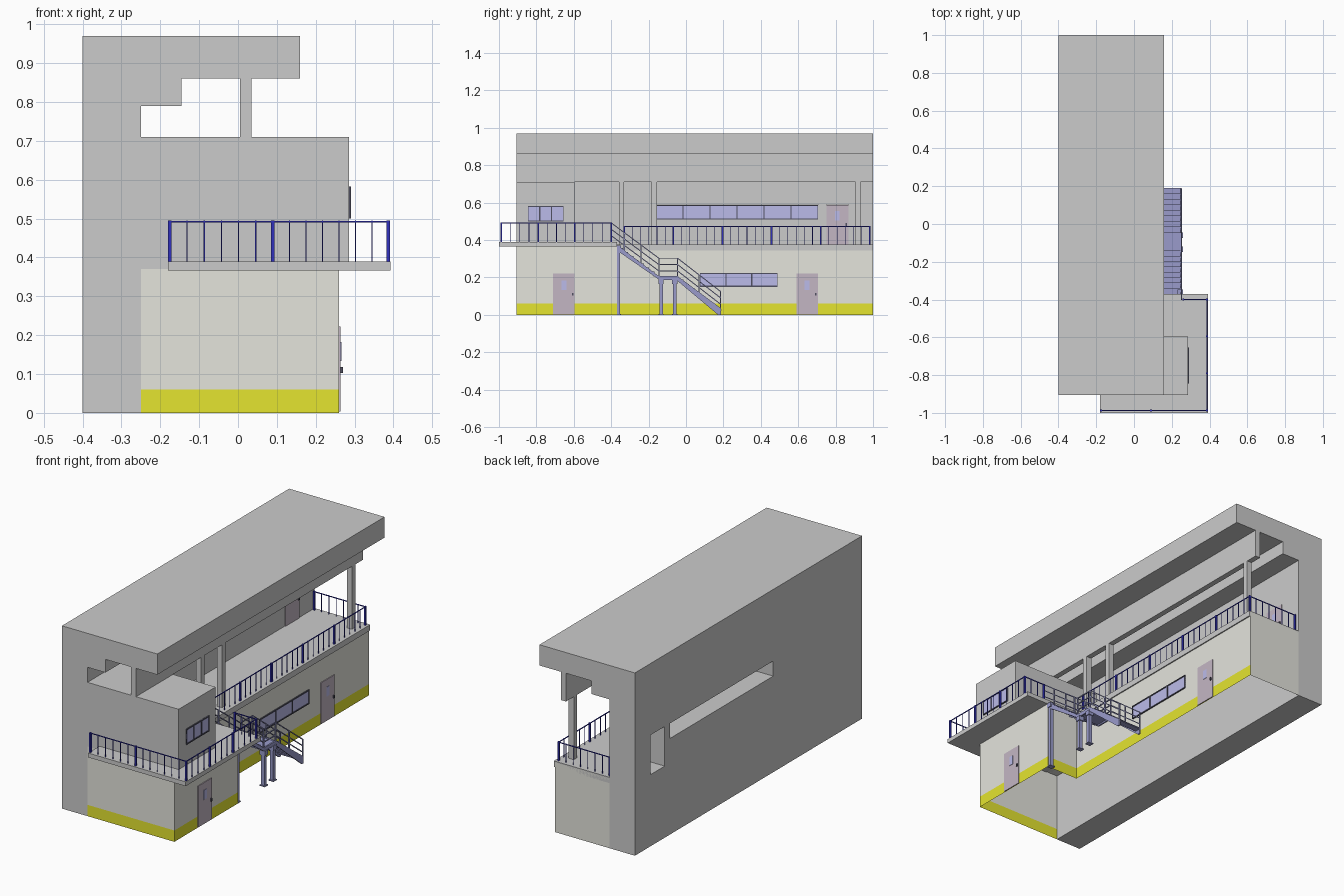
import bpy, bmesh
from mathutils import Vector, Matrix

if "Cube" in bpy.data.objects:
    bpy.data.objects.remove(bpy.data.objects["Cube"])


def material(name, r, g, b):
    m = bpy.data.materials.new(name)
    m.diffuse_color = (r, g, b, 1)
    m.use_nodes = True
    m.node_tree.nodes["Principled BSDF"].inputs["Base Color"].default_value = m.diffuse_color
    return m


YELLOW = material("yellow_band", 0.78, 0.78, 0.03)
GLASS = material("glass_blue", 0.5, 0.5, 0.82)
FRAME = material("dark_frame", 0.08, 0.08, 0.12)
DOOR = material("door_mauve", 0.55, 0.47, 0.55)
RAIL = material("rail_blue", 0.03, 0.03, 0.5)
STEEL = material("stair_steel", 0.32, 0.33, 0.6)


def finish(name, bm, *mats):
    bmesh.ops.recalc_face_normals(bm, faces=bm.faces)
    me = bpy.data.meshes.new(name)
    bm.to_mesh(me)
    bm.free()
    for m in mats:
        if m:
            me.materials.append(m)
    ob = bpy.data.objects.new(name, me)
    bpy.context.scene.collection.objects.link(ob)
    return ob


def boxes(name, items, mat=None):
    """One object from boxes given as (x0, x1, y0, y1, z0, z1)."""
    bm = bmesh.new()
    for x0, x1, y0, y1, z0, z1 in items:
        mat4 = Matrix.Translation(((x0 + x1) / 2, (y0 + y1) / 2, (z0 + z1) / 2)) \
            @ Matrix.Diagonal((x1 - x0, y1 - y0, z1 - z0, 1))
        bmesh.ops.create_cube(bm, size=1, matrix=mat4)
    return finish(name, bm, mat)


def bars(name, items, mat):
    """One object from square bars given as (start, end, width)."""
    bm = bmesh.new()
    for p, q, w in items:
        p, q = Vector(p), Vector(q)
        d = q - p
        mat4 = Matrix.Translation((p + q) / 2) @ d.to_track_quat('Z', 'Y').to_matrix().to_4x4() \
            @ Matrix.Diagonal((w, w, d.length, 1))
        bmesh.ops.create_cube(bm, size=1, matrix=mat4)
    return finish(name, bm, mat)


def extrude(name, points, offset, mat=None):
    bm = bmesh.new()
    f = bm.faces.new([bm.verts.new(p) for p in points])
    r = bmesh.ops.extrude_face_region(bm, geom=[f], use_keep_orig=True)
    bmesh.ops.translate(bm, vec=offset, verts=[v for v in r["geom"] if isinstance(v, bmesh.types.BMVert)])
    return finish(name, bm, mat)


# Rear wall, roof and roof beam as one extruded section
section = [(-.4, 0), (-.25, 0), (-.25, .79), (-.145, .79), (-.145, .86), (.005, .86),
           (.005, .71), (.035, .71), (.035, .86), (.16, .86), (.16, .97), (-.4, .97)]
shell = extrude("wall_and_roof", [(x, -.905, z) for x, z in section], (0, 1.905, 0))

# Openings through the rear wall
cutter = boxes("opening_cutter", [(-.5, -.2, -.16, .705, .51, .59), (-.5, -.2, .75, .87, .38, .59)])
cutter.hide_render = True
mod = shell.modifiers.new("openings", 'BOOLEAN')
mod.object = cutter
mod.operation = 'DIFFERENCE'
mod.solver = 'EXACT'
bpy.context.view_layer.objects.active = shell
bpy.ops.object.modifier_apply(modifier=mod.name)
bpy.data.objects.remove(cutter)

# Lower storey: walls along the plan, open underneath, yellow band at the base
plan = [(-.25, -.905), (.26, -.905), (.26, -.37), (.07, -.37), (.07, 1), (-.25, 1)]
bm = bmesh.new()
rings = [[bm.verts.new((x, y, z)) for x, y in plan] for z in (0, .06, .37)]
for lo in range(2):
    for i in range(5):
        f = bm.faces.new((rings[lo][i], rings[lo][i + 1], rings[lo + 1][i + 1], rings[lo + 1][i]))
        f.material_index = 1 if lo == 0 and i < 4 else 0
bm.faces.new(rings[2])
concrete = material("concrete", .78, .78, .72)
finish("lower_storey", bm, concrete, YELLOW)

# Upper room, front platform, gallery floor, columns
boxes("upper_room", [(-.25, .285, -.905, -.595, .37, .71)])
boxes("front_platform", [(-.18, .393, -1, -.37, .367, .39)])
boxes("gallery_floor", [(-.25, .076, -.37, 1, .345, .376)])
boxes("columns", [(.005, .035, y - .014, y + .014, .37, .712) for y in (-.345, -.17, .92)])


# Windows facing +x: dark frame with panes
def window(name, x, y0, y1, z0, z1, n):
    t = .006
    step = (y1 - y0) / n
    ys = [y0 + i * step for i in range(n + 1)]
    fr = [(x - .003, x + .006, y0, y1, z, z + t) for z in (z0, z1 - t)]
    fr += [(x - .003, x + .006, max(y0, y - t / 2), min(y1, y + t / 2), z0, z1) for y in ys]
    boxes(name + "_frame", fr, FRAME)
    boxes(name + "_panes", [(x - .002, x + .003, y0, y1, z0, z1)], GLASS)


window("room_window", .285, -.845, -.655, .5, .582, 3)
window("gallery_window", -.25, -.16, .705, .51, .588, 6)
window("lower_window", .07, .075, .49, .15, .225, 3)


# Doors facing +x: leaf, small pane and handle
def door(name, x, y0, y1, z0, z1):
    c = (y0 + y1) / 2
    boxes(name + "_leaf", [(x - .003, x + .004, y0, y1, z0, z1)], DOOR)
    boxes(name + "_pane", [(x, x + .006, c - .013, c + .013, z0 + .13, z0 + .18)], GLASS)
    boxes(name + "_handle", [(x, x + .01, y1 - .014, y1 - .006, z0 + .1, z0 + .115)], FRAME)


door("front_door", .26, -.71, -.595, .003, .222)
door("rear_door", .07, .59, .705, .003, .222)
door("gallery_door", -.25, .75, .868, .376, .588)


# Railings: thick posts at the nodes, thin balusters between, top rail
def railing(name, nodes, z, h):
    items = []
    for a in nodes:
        items.append(((*a, z), (*a, z + h), .009))
    for a, b in zip(nodes, nodes[1:]):
        a2, b2 = Vector(a), Vector(b)
        n = max(2, round((b2 - a2).length / .045))
        for i in range(1, n):
            p = a2.lerp(b2, i / n)
            items.append(((*p, z), (*p, z + h), .003))
        items.append(((*a, z + h - .003), (*b, z + h - .003), .004))
    bars(name, items, RAIL)


railing("platform_railing", [(-.175, -.987), (.09, -.987), (.387, -.987), (.387, -.79),
                             (.387, -.595), (.387, -.4), (.26, -.4)], .39, .105)
railing("gallery_railing", [(.06, -.33 + i * .2625) for i in range(6)] + [(-.24, .9825)], .376, .1)

# Stair stringers, treads and landing
side = [(-.37, .375), (-.145, .207), (-.045, .207), (.187, .035), (.187, 0),
        (.172, 0), (-.052, .187), (-.142, .187), (-.37, .345)]
X0, X1 = .113, .255
for name, x in (("inner_stringer", X0), ("outer_stringer", X1 - .008)):
    extrude(name, [(x, y, z) for y, z in side], (.008, 0, 0), STEEL)
treads = [(X0, X1, -.145, -.045, .195, .203)]
for ya, za, yb, zb in ((-.37, .37, -.145, .203), (-.045, .203, .187, .02)):
    for i in range(8):
        y = ya + (yb - ya) * i / 8
        z = za + (zb - za) * (i + .6) / 8
        treads.append((X0 + .004, X1 - .004, y, y + .032, z - .005, z))
boxes("treads_and_landing", treads, STEEL)

# Stair handrails on both sides: three parallel rails plus posts
path = [(-.4, .492), (-.145, .303), (-.045, .303), (.185, .125)]
rails = []
for x in (X0 + .004, X1 - .004):
    for dz in (0, -.034, -.068):
        for (ya, za), (yb, zb) in zip(path, path[1:]):
            rails.append(((x, ya, za + dz), (x, yb, zb + dz), .005))
    for y, z in [(-.33, .44), (-.24, .374), (.07, .214)] + path[1:]:
        rails.append(((x, y, z - .11), (x, y, z), .006))
bars("stair_handrails", rails, STEEL)

# Stair supports with foot plates
legs = []
for y, h in ((-.362, .37), (-.133, .19), (-.06, .19)):
    legs += [(.235, .255, y - .009, y + .009, 0, h), (.23, .26, y - .014, y + .014, 0, .005),
             (.23, .26, y - .014, y + .014, h - .025, h)]
boxes("stair_supports", legs, STEEL)
